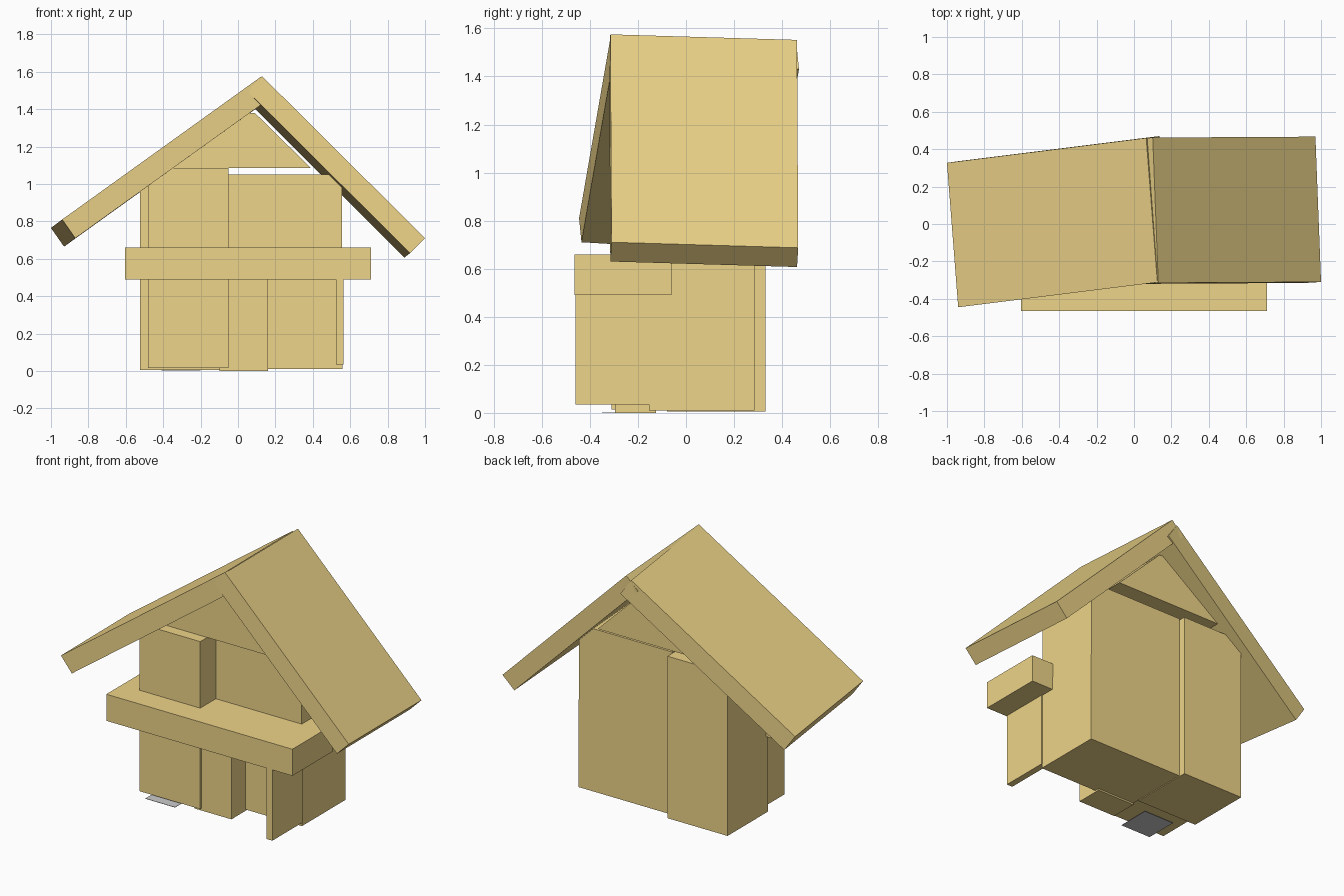
import bpy, bmesh
from mathutils import Vector

if "Cube" in bpy.data.objects:
    bpy.data.objects.remove(bpy.data.objects["Cube"])

tan = bpy.data.materials.new("tan_wood")
tan.diffuse_color = (0.855, 0.66, 0.25, 1)
tan.use_nodes = True
tan.node_tree.nodes["Principled BSDF"].inputs["Base Color"].default_value = tan.diffuse_color


def finish(name, bm, mat):
    bmesh.ops.recalc_face_normals(bm, faces=bm.faces[:])
    mesh = bpy.data.meshes.new(name)
    bm.to_mesh(mesh)
    bm.free()
    obj = bpy.data.objects.new(name, mesh)
    bpy.context.collection.objects.link(obj)
    if mat:
        mesh.materials.append(mat)
    return obj


def slab(name, corner, u, v, w, mat=tan):
    """Block spanned by three edge vectors from one corner."""
    o, u, v, w = map(Vector, (corner, u, v, w))
    bm = bmesh.new()
    bmesh.ops.create_cube(bm, size=1)
    for p in bm.verts:
        a, b, c = p.co + Vector((0.5, 0.5, 0.5))
        p.co = o + u * a + v * b + w * c
    return finish(name, bm, mat)


def block(name, x0, x1, y0, y1, z0, z1, mat=tan):
    return slab(name, (x0, y0, z0), (x1 - x0, 0, 0), (0, y1 - y0, 0), (0, 0, z1 - z0), mat)


def prism(name, profile, y0, y1):
    """Profile in x and z, extruded along y."""
    bm = bmesh.new()
    face = bm.faces.new([bm.verts.new((x, y0, z)) for x, z in profile])
    new = bmesh.ops.extrude_face_region(bm, geom=[face])["geom"]
    bmesh.ops.translate(bm, vec=(0, y1 - y0, 0),
                        verts=[g for g in new if isinstance(g, bmesh.types.BMVert)])
    return finish(name, bm, tan)


# House body
block("right_lower_room", -0.10, 0.56, -0.155, 0.285, 0.01, 0.57)
block("right_upper_room", -0.10, 0.557, -0.152, 0.285, 0.46, 1.05)
block("left_front_room", -0.48, -0.05, -0.31, -0.05, 0.015, 1.085)
block("left_back_room", -0.525, -0.10, -0.08, 0.33, 0.005, 1.04)
block("entry_block", -0.10, 0.16, -0.295, -0.125, 0.0, 0.52)

# Balcony and its side support
block("balcony", -0.605, 0.71, -0.465, -0.06, 0.49, 0.66)
block("balcony_side_wall", 0.525, 0.565, -0.46, -0.15, 0.035, 0.52)

# Attic under the roof
prism("attic_gable", [(-0.39, 1.085), (0.39, 1.085), (0.09, 1.38), (0.03, 1.38)], -0.24, 0.335)

# Two slightly skewed roof panels meeting at the ridge
slab("roof_left", (0.125, -0.312, 1.575), (-1.065, -0.133, -0.765),
     (-0.06, 0.772, -0.045), (0.07, 0.01, -0.10))
slab("roof_right", (0.13, -0.315, 1.575), (0.87, 0.005, -0.865),
     (-0.03, 0.777, -0.023), (-0.08, -0.005, -0.08))

# Grey mat on the ground
block("door_mat", -0.41, -0.20, -0.35, -0.14, 0.0, 0.002, None)
